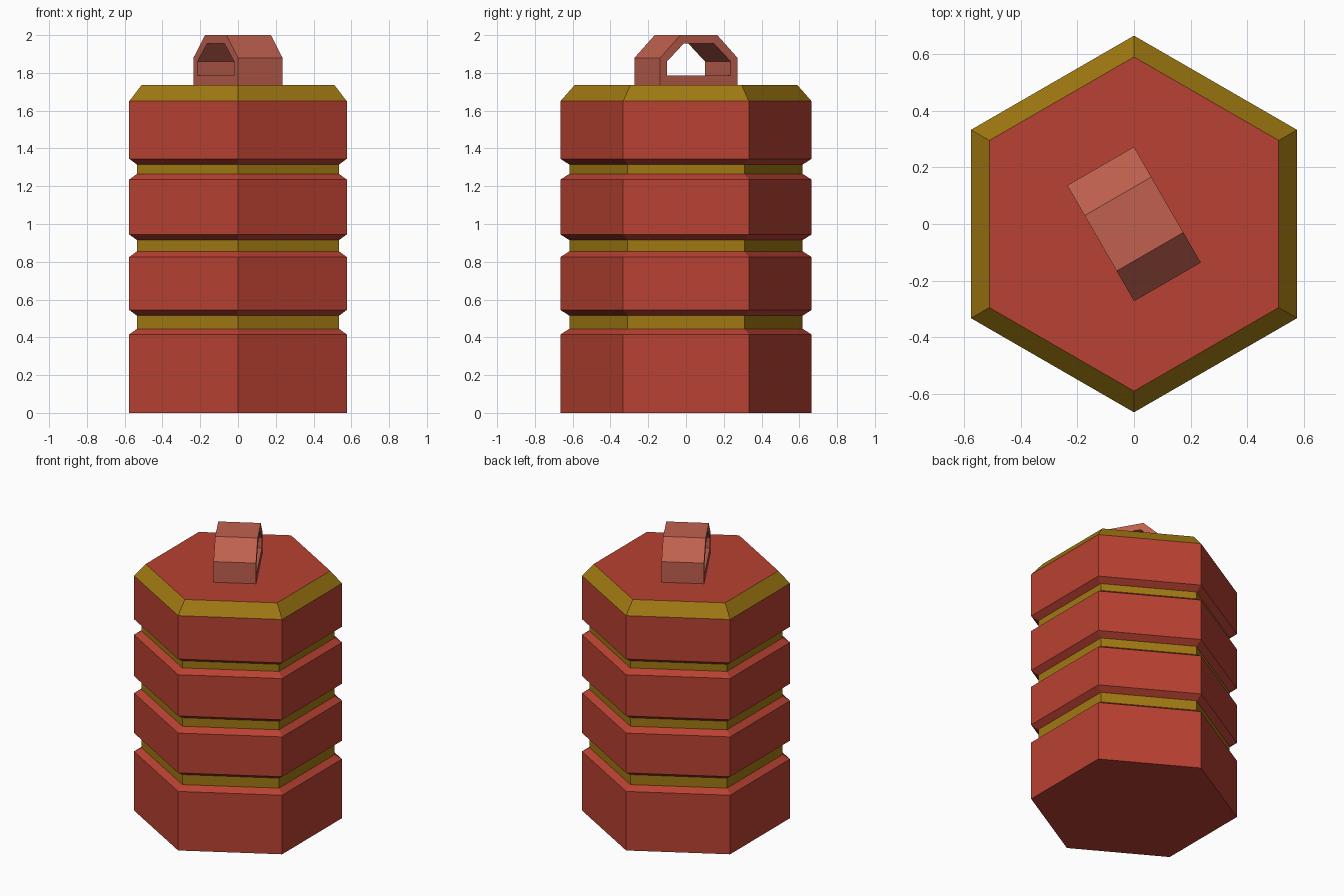
import bpy, bmesh
from math import cos, sin, pi, radians
from mathutils import Matrix

cube = bpy.data.objects.get("Cube")
if cube:
    bpy.data.objects.remove(cube, do_unlink=True)


def material(name, rgb):
    m = bpy.data.materials.new(name)
    m.use_nodes = True
    m.diffuse_color = (*rgb, 1)
    m.node_tree.nodes["Principled BSDF"].inputs["Base Color"].default_value = (*rgb, 1)
    return m


red = material("red", (0.48, 0.053, 0.032))
gold = material("gold", (0.35, 0.19, 0.006))
pale_red = material("pale_red", (0.53, 0.12, 0.078))


def finish(name, bm, materials):
    bmesh.ops.recalc_face_normals(bm, faces=bm.faces)
    mesh = bpy.data.meshes.new(name)
    bm.to_mesh(mesh)
    bm.free()
    for m in materials:
        mesh.materials.append(m)
    obj = bpy.data.objects.new(name, mesh)
    bpy.context.collection.objects.link(obj)
    return obj


# Hexagonal canister: a stepped profile with three gold grooves and a gold top bevel
OUTER, INNER, TOP = 0.665, 0.618, 0.59
profile = [(OUTER, 0, 0)]  # radius, height, material of the band above
for low, high in ((0.445, 0.515), (0.855, 0.915), (1.265, 1.315)):
    profile += [(OUTER, low - 0.03, 0), (INNER, low, 1),
                (INNER, high, 0), (OUTER, high + 0.03, 0)]
profile += [(OUTER, 1.65, 1), (TOP, 1.735, 0)]

bm = bmesh.new()
rings = [[bm.verts.new((r * sin(i * pi / 3), r * cos(i * pi / 3), z)) for i in range(6)]
         for r, z, _ in profile]
for level, (a, b) in enumerate(zip(rings, rings[1:])):
    for i in range(6):
        j = (i + 1) % 6
        bm.faces.new((a[i], a[j], b[j], b[i])).material_index = profile[level][2]
bm.faces.new(rings[0])
bm.faces.new(rings[-1])
finish("canister_body", bm, [red, gold])


# Carry handle: a chamfered frame extruded across its width
def frame_outline(half, top_half, bottom, shoulder, top):
    return [(-half, bottom), (half, bottom), (half, shoulder),
            (top_half, top), (-top_half, top), (-half, shoulder)]


outer = frame_outline(0.236, 0.113, 1.735, 1.88, 2.0)
inner = frame_outline(0.195, 0.093, 1.785, 1.86, 1.955)
HALF_WIDTH = 0.136
bm = bmesh.new()
loops = [[bm.verts.new((u, w, z)) for u, z in outline]
         for outline, w in ((outer, -HALF_WIDTH), (outer, HALF_WIDTH),
                            (inner, HALF_WIDTH), (inner, -HALF_WIDTH))]
for k in range(4):
    a, b = loops[k], loops[(k + 1) % 4]
    for i in range(6):
        j = (i + 1) % 6
        bm.faces.new((a[i], a[j], b[j], b[i]))
bm.transform(Matrix.Rotation(radians(-60), 4, "Z"))
finish("carry_handle", bm, [pale_red])
